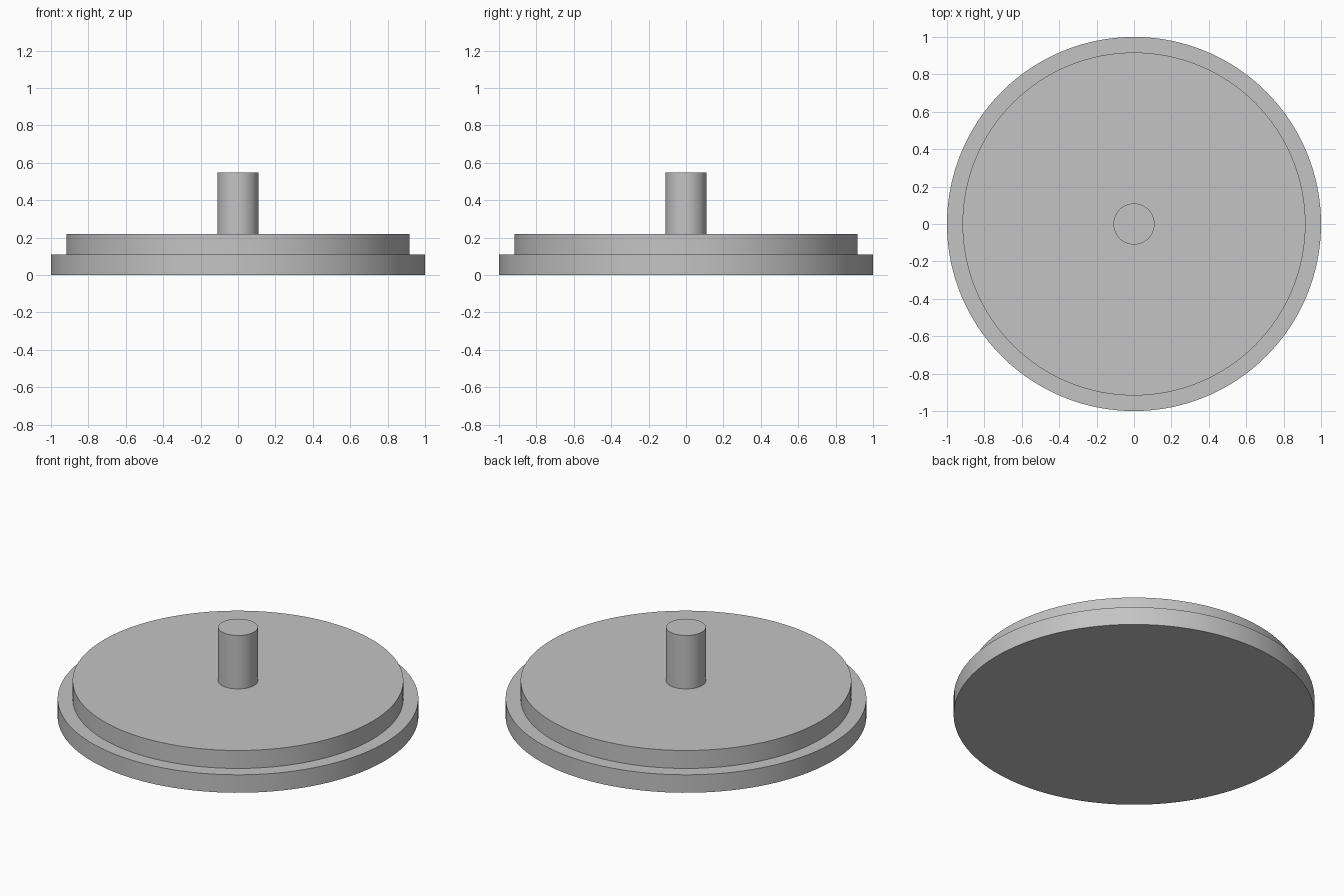
import bpy
import math

cube = bpy.data.objects.get("Cube")
if cube:
    bpy.data.objects.remove(cube, do_unlink=True)

# One plain grey for the whole model
grey = bpy.data.materials.new("plain_grey")
grey.use_nodes = True
colour = (0.55, 0.55, 0.55, 1)
grey.diffuse_color = colour
grey.node_tree.nodes["Principled BSDF"].inputs["Base Color"].default_value = colour


def disc(name, radius, bottom, top, sides):
    """Upright round part between two heights, smooth side and sharp rims."""
    bpy.ops.mesh.primitive_cylinder_add(
        vertices=sides, radius=radius, depth=top - bottom,
        location=(0, 0, (bottom + top) / 2))
    part = bpy.context.object
    part.name = name
    part.data.materials.append(grey)
    bpy.ops.object.shade_smooth_by_angle(angle=math.radians(30))
    return part


# Wide base, slightly narrower step, and central post
disc("base_disc", 1.0, 0, 0.11, 128)
disc("upper_disc", 0.917, 0.11, 0.22, 128)
disc("centre_post", 0.11, 0.22, 0.547, 64)
